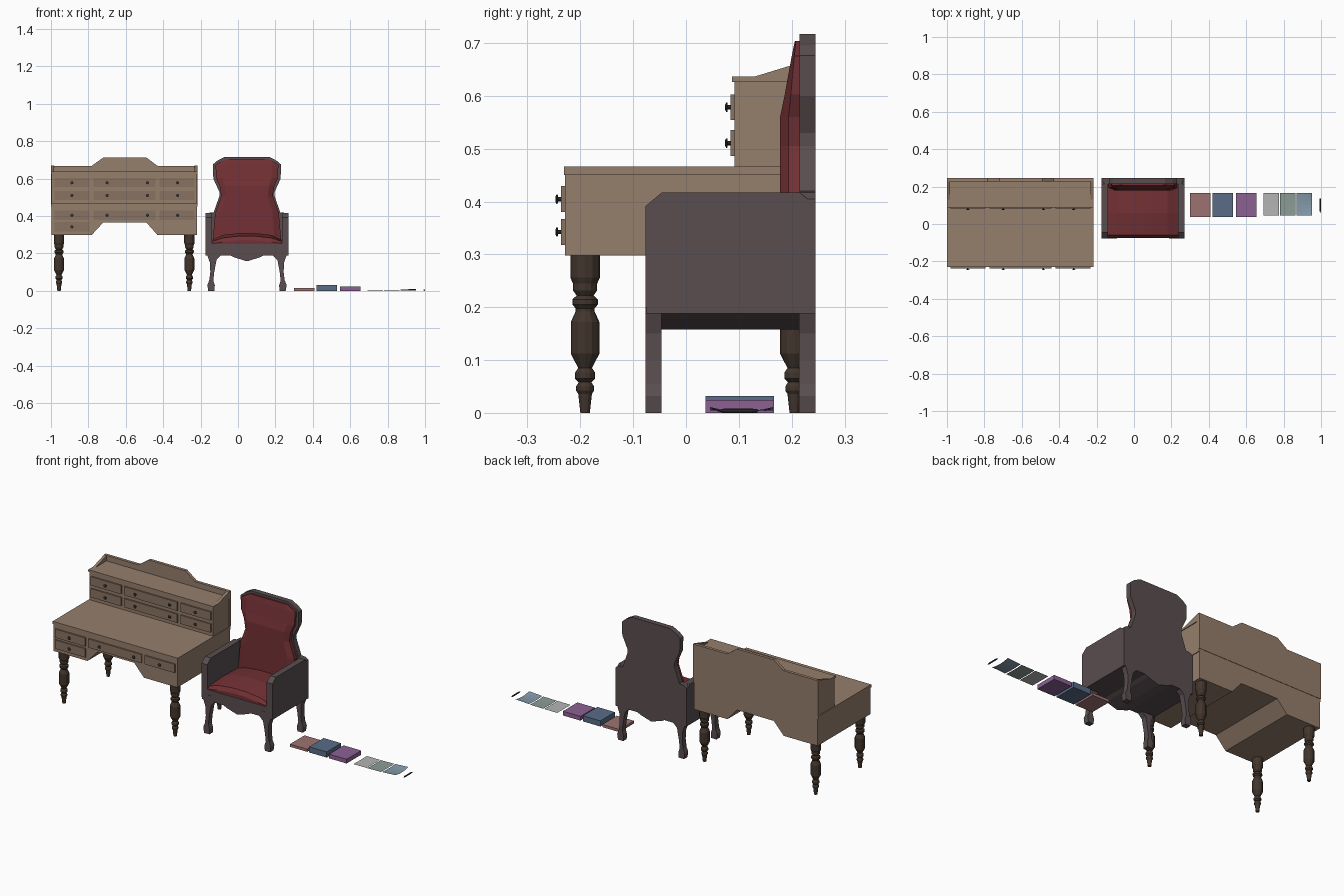
import bpy, bmesh, math


def mat(name, r, g, b):
    m = bpy.data.materials.new(name)
    m.diffuse_color = (r, g, b, 1)
    return m


WOOD = mat("wood", 0.30, 0.21, 0.15)
DRAWER = mat("drawer_wood", 0.25, 0.17, 0.12)
DARK = mat("dark_wood", 0.055, 0.036, 0.025)
IRON = mat("iron", 0.03, 0.03, 0.03)
FRAME = mat("chair_wood", 0.10, 0.075, 0.078)
RED = mat("red_leather", 0.17, 0.03, 0.035)


def finish(name, bm, m):
    bmesh.ops.recalc_face_normals(bm, faces=bm.faces[:])
    me = bpy.data.meshes.new(name)
    bm.to_mesh(me)
    bm.free()
    me.materials.append(m)
    ob = bpy.data.objects.new(name, me)
    bpy.context.collection.objects.link(ob)
    return ob


def loft(name, rings, m):
    """Skin a list of equal-length closed rings and cap both ends."""
    bm = bmesh.new()
    vs = [[bm.verts.new(p) for p in r] for r in rings]
    n = len(rings[0])
    for a, b in zip(vs, vs[1:]):
        for i in range(n):
            bm.faces.new((a[i], a[(i + 1) % n], b[(i + 1) % n], b[i]))
    bm.faces.new(vs[0])
    bm.faces.new(vs[-1])
    return finish(name, bm, m)


def prism_y(name, xz, y0, y1, m):
    return loft(name, [[(x, y, z) for x, z in xz] for y in (y0, y1)], m)


def prism_x(name, yz, x0, x1, m):
    return loft(name, [[(x, y, z) for y, z in yz] for x in (x0, x1)], m)


def box(name, x0, x1, y0, y1, z0, z1, m):
    return prism_y(name, [(x0, z0), (x1, z0), (x1, z1), (x0, z1)], y0, y1, m)


def lathe(name, prof, place, m, sides=12):
    """Profile of (radius, height); place maps local x, y, h to the world."""
    ring = [(math.cos(t * math.tau / sides), math.sin(t * math.tau / sides)) for t in range(sides)]
    return loft(name, [[place(r * c, r * s, h) for c, s in ring] for r, h in prof], m)


# ---------------- Desk ----------------
L, R = -0.996, -0.22
ARCH = [(-0.783, 0.298), (-0.72, 0.366), (-0.49, 0.366), (-0.43, 0.298)]
prism_y("desk_body", [(L, 0.298)] + ARCH + [(R, 0.298), (R, 0.45), (L, 0.45)], -0.229, 0.243, WOOD)
box("desk_top", -1.0, -0.216, -0.231, 0.243, 0.45, 0.466, WOOD)
box("hutch_body", L, R, 0.092, 0.243, 0.466, 0.626, WOOD)
box("hutch_top", -1.0, -0.216, 0.087, 0.243, 0.626, 0.637, WOOD)
prism_y("hutch_back_panel", [(-1.0, 0.466), (-0.216, 0.466), (-0.216, 0.668), (-0.43, 0.668),
        (-0.49, 0.713), (-0.72, 0.713), (-0.783, 0.668), (-1.0, 0.668)], 0.228, 0.245, WOOD)
for side, x in (("left", -1.0), ("right", -0.232)):
    prism_x(f"hutch_rail_{side}", [(0.128, 0.636), (0.236, 0.636), (0.236, 0.669)], x, x + 0.016, WOOD)


# Drawers and their knobs
def drawer(name, x0, x1, y, z0, z1, knobs):
    box(name, x0, x1, y - 0.008, y + 0.004, z0, z1, DRAWER)
    zc = (z0 + z1) / 2
    for kx in knobs:
        lathe(name + "_knob", [(0.004, 0), (0.004, 0.006), (0.009, 0.007), (0.009, 0.009), (0.005, 0.011)],
              lambda a, b, h: (kx + a, y - 0.007 - h, zc + b), IRON, 8)


COLUMNS = [(-0.982, -0.793, [-0.888]), (-0.773, -0.44, [-0.70, -0.484]), (-0.42, -0.232, [-0.323])]
for x0, x1, knobs in COLUMNS:
    drawer("hutch_upper_drawer", x0, x1, 0.092, 0.554, 0.603, knobs)
    drawer("hutch_lower_drawer", x0, x1, 0.092, 0.486, 0.535, knobs)
    drawer("desk_drawer", x0, x1, -0.229, 0.38, 0.429, knobs)
drawer("desk_lower_drawer", -0.982, -0.793, -0.229, 0.318, 0.367, [-0.888])

# Turned legs
LEG = [(0.009, 0), (0.013, 0.036), (0.017, 0.042), (0.017, 0.050), (0.012, 0.058), (0.019, 0.065),
       (0.019, 0.076), (0.013, 0.085), (0.027, 0.112), (0.027, 0.172), (0.018, 0.192), (0.018, 0.198),
       (0.024, 0.205), (0.024, 0.215), (0.016, 0.222), (0.023, 0.232), (0.023, 0.245), (0.028, 0.256),
       (0.028, 0.3)]
for lx in (-0.957, -0.26):
    for ly in (-0.191, 0.205):
        lathe("desk_leg", LEG, lambda a, b, h: (lx + a, ly + b, h), DARK)

# ---------------- Armchair ----------------
CX = 0.048


def mirror(half):
    """Mirror a half outline (offsets right of the chair centre) to a full one."""
    return [(CX + x, z) for x, z in half] + [(CX - x, z) for x, z in reversed(half) if x > 0]


# Seat base with scalloped underside
SCALLOP = [(0, 0.158), (0.065, 0.178), (0.085, 0.188), (0.222, 0.188)]
prism_y("seat_base", mirror(SCALLOP + [(0.222, 0.25)]), -0.076, 0.24, FRAME)
# Back panel with pinched waist
prism_y("chair_back", mirror(SCALLOP + [(0.222, 0.405), (0.205, 0.417), (0.178, 0.42), (0.148, 0.505),
        (0.148, 0.53), (0.18, 0.60), (0.182, 0.676), (0.16, 0.695), (0.118, 0.717)]), 0.215, 0.245, FRAME)
ARM = [(-0.077, 0.2), (0.23, 0.2), (0.23, 0.405), (0.215, 0.417), (-0.046, 0.417), (-0.077, 0.391)]
FOOT = [(0.19, 0), (0.207, 0), (0.212, 0.032), (0.202, 0.055), (0.196, 0.10), (0.198, 0.15), (0.222, 0.22),
        (0.16, 0.22), (0.14, 0.188), (0.163, 0.165), (0.175, 0.10), (0.180, 0.055), (0.172, 0.03), (0.174, 0)]
for side, s in (("left", -1), ("right", 1)):
    prism_x(f"arm_{side}", ARM, CX + s * 0.186, CX + s * 0.222, FRAME)
    for end, y in (("front", -0.077), ("back", 0.214)):
        prism_y(f"{end}_{side}_chair_leg", [(CX + s * x, z) for x, z in FOOT], y, y + 0.031, FRAME)

# Crowned seat cushion
rings = []
for y, dz in ((-0.074, -0.022), (-0.06, 0), (0.06, 0.016), (0.216, 0.008)):
    half = [(0.187, 0.245), (0.187, 0.264 + dz / 2), (0.13, 0.283 + dz), (0.05, 0.292 + dz), (0, 0.293 + dz)]
    rings.append([(x, y, z) for x, z in mirror(half)])
loft("seat_cushion", rings, RED)

# Bulged back cushion: height, half width, front depth
rings = []
for z, w, y in ((0.25, 0.185, 0.178), (0.417, 0.170, 0.178), (0.505, 0.138, 0.178), (0.56, 0.146, 0.178),
                (0.603, 0.165, 0.187), (0.675, 0.168, 0.200), (0.704, 0.115, 0.206)):
    rings.append([(CX - w, 0.217, z), (CX - w, (y + 0.21) / 2, z), (CX - 0.8 * w, y, z),
                  (CX + 0.8 * w, y, z), (CX + w, (y + 0.21) / 2, z), (CX + w, 0.217, z)])
loft("back_cushion", rings, RED)

# ---------------- Books, papers and pen ----------------
for name, x0, x1, h, c in (("rose", 0.30, 0.408, 0.015, (0.34, 0.17, 0.17)),
                           ("blue", 0.42, 0.53, 0.032, (0.10, 0.15, 0.24)),
                           ("purple", 0.545, 0.655, 0.024, (0.26, 0.12, 0.29))):
    box(name + "_book", x0, x1, 0.037, 0.167, 0, h, mat(name + "_cover", *c))

for i, (x0, curl, c) in enumerate(((0.692, 0.001, (0.45, 0.46, 0.45)), (0.78, 0.002, (0.26, 0.33, 0.30)),
                                   (0.87, 0.008, (0.23, 0.32, 0.40)))):
    bm = bmesh.new()
    grid = [[bm.verts.new((x0 + 0.083 * u / 6, 0.045 + 0.12 * v / 6,
             0.003 + curl * ((v - 3) / 3) ** 2 * (0.4 + 0.6 * u / 6))) for v in range(7)] for u in range(7)]
    for u in range(6):
        for v in range(6):
            bm.faces.new((grid[u][v], grid[u + 1][v], grid[u + 1][v + 1], grid[u][v + 1]))
    finish(f"paper_{i + 1}", bm, mat(f"paper_{i + 1}", *c))

lathe("pen", [(0.001, 0.06), (0.004, 0.072), (0.004, 0.125), (0.003, 0.135)],
      lambda a, b, h: (0.996 + a, h, 0.004 + b), IRON, 8)
